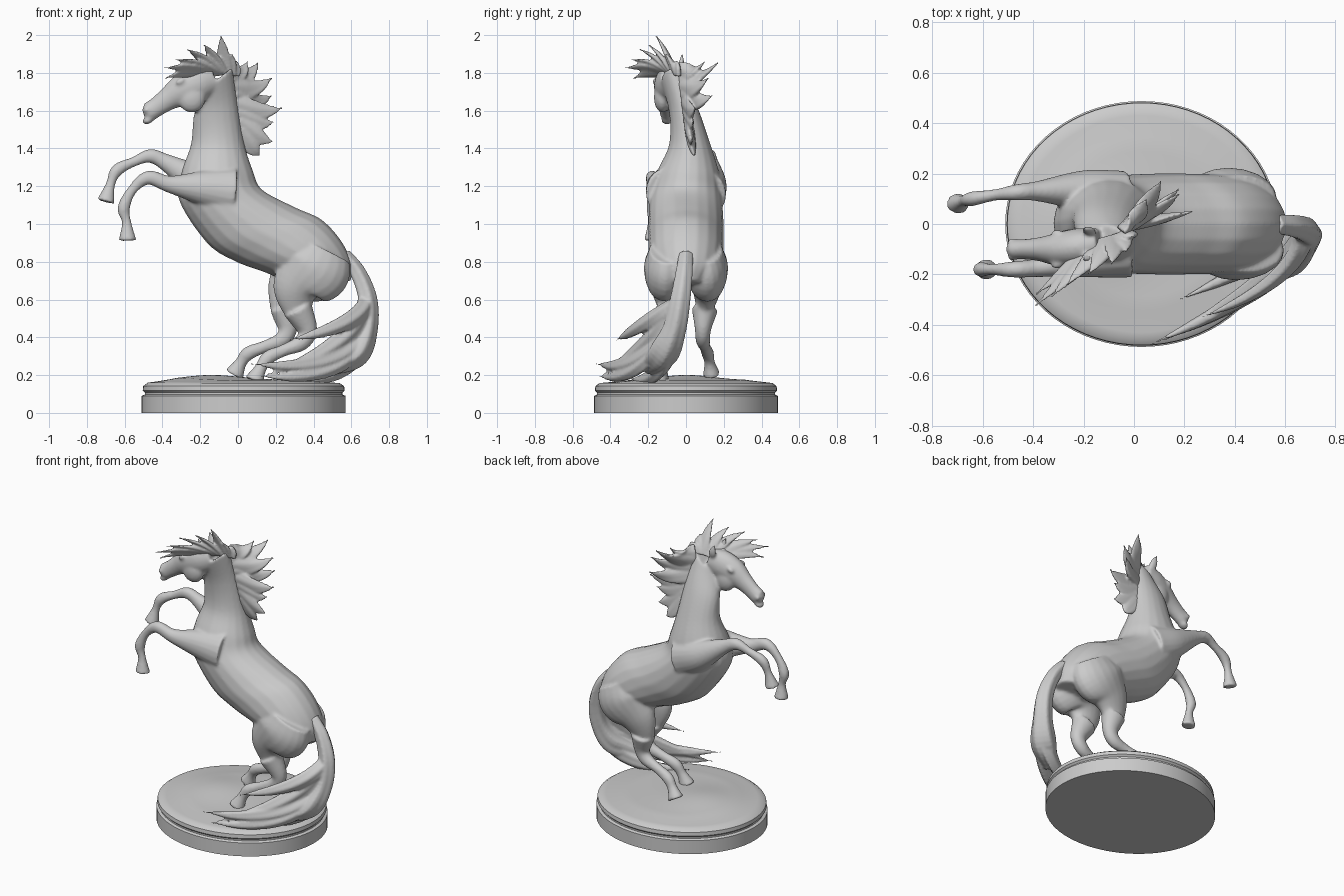
import bpy, bmesh, math
from mathutils import Vector, Matrix

if "Cube" in bpy.data.objects:
    bpy.data.objects.remove(bpy.data.objects["Cube"])

SIDES = 20
Y = Vector((0, 1, 0))


def spline(pts, steps=6):
    """Catmull-Rom through tuples of any length."""
    pts = [Vector(p) for p in pts]
    ext = [pts[0] * 2 - pts[1]] + pts + [pts[-1] * 2 - pts[-2]]
    out = []
    for a, b, c, d in zip(ext, ext[1:], ext[2:], ext[3:]):
        for i in range(steps):
            t = i / steps
            out.append(0.5 * (b * 2 + (c - a) * t + (a * 2 - b * 5 + c * 4 - d) * t * t
                              + (b * 3 - a - c * 3 + d) * t ** 3))
    return out + [pts[-1]]


def skin(bm, loops):
    """Join vertex loops into a closed skin."""
    loops = [[bm.verts.new(p) for p in loop] for loop in loops]
    n = len(loops[0])
    for p, q in zip(loops, loops[1:]):
        for i in range(n):
            bm.faces.new((p[i], p[(i + 1) % n], q[(i + 1) % n], q[i]))
    bm.faces.new(loops[0])
    bm.faces.new(loops[-1])


def ring(c, u, v, ridge=0.0):
    angles = [2 * math.pi * i / SIDES for i in range(SIDES)]
    return [c + (u * math.cos(a) + v * math.sin(a)) * (1 + ridge * math.cos(5 * a)) for a in angles]


def tube(bm, path, radii, flat=0.88, ref=Y, ridge=0.0):
    """Smooth limb; flat scales the radius along ref."""
    s = spline([(*p, r) for p, r in zip(path, radii)])
    loops = []
    for i, p in enumerate(s):
        t = (s[min(i + 1, len(s) - 1)].xyz - s[max(i - 1, 0)].xyz).normalized()
        u = t.cross(Vector(ref)).normalized()
        r = max(p[3], .005)
        loops.append(ring(p.xyz, u * r, u.cross(t) * max(r * flat, .005), ridge))
    skin(bm, loops)


def ball(bm, pos, size, turn=0.0):
    m = Matrix.Translation(pos) @ Matrix.Rotation(turn, 4, 'Y') @ Matrix.Diagonal((*size, 1))
    bmesh.ops.create_uvsphere(bm, u_segments=20, v_segments=12, radius=1, matrix=m)


def finish(name, bm, voxel=0, smooth=0):
    bmesh.ops.recalc_face_normals(bm, faces=bm.faces)
    me = bpy.data.meshes.new(name)
    bm.to_mesh(me)
    bm.free()
    ob = bpy.data.objects.new(name, me)
    bpy.context.collection.objects.link(ob)
    if voxel:
        r = ob.modifiers.new("fuse", 'REMESH')
        r.mode, r.voxel_size, r.use_smooth_shade = 'VOXEL', voxel, True
        s = ob.modifiers.new("soften", 'SMOOTH')
        s.factor, s.iterations = .5, smooth
    return ob


def ground(x, y, r, z):
    """Low mound and ripples on top of the plinth."""
    if z < .156:
        return z
    return z + .032 * math.exp(-((x + .14) ** 2 + y * y) / .04) + .005 * math.sin(9 * x + 5 * y) * (1 - r)


# Oval plinth with groove, rounded lip and gently uneven ground
prof = [(.001, 0), (1, 0), (1, .09), (.968, .097), (.968, .107), (.99, .118), (.985, .142), (.94, .158)]
prof += [(.94 * (1 - i / 16) + .001, .158 + .014 * min(1, i / 5)) for i in range(1, 17)]
loops = []
for r, z in prof:
    spots = [(.03 + .54 * r * math.cos(a * math.pi / 36), .487 * r * math.sin(a * math.pi / 36)) for a in range(72)]
    loops.append([(x, y, ground(x, y, r, z)) for x, y in spots])
bm = bmesh.new()
skin(bm, loops)
base = finish("oval_base", bm)
bpy.context.view_layer.objects.active = base
base.select_set(True)
bpy.ops.object.shade_smooth_by_angle(angle=math.radians(40))

# Neck and trunk: belly x, z, back x, z, centre y, half width
trunk = [(-.20, 1.69, -.03, 1.83, -.07, .065), (-.235, 1.57, 0, 1.62, -.01, .08),
         (-.25, 1.42, .035, 1.42, .02, .11), (-.30, 1.27, .08, 1.28, .01, .165),
         (-.31, 1.12, .13, 1.18, 0, .19), (-.16, .895, .31, 1.085, 0, .2),
         (-.01, .80, .44, 1.025, 0, .2), (.14, .745, .54, .92, 0, .195),
         (.27, .69, .60, .80, 0, .165), (.40, .66, .60, .70, 0, .09)]
loops = []
for bx, bz, kx, kz, y, w in spline(trunk):
    belly, back = Vector((bx, y, bz)), Vector((kx, y, kz))
    loops.append(ring((belly + back) / 2, (back - belly) / 2, Y * w))
bm = bmesh.new()
skin(bm, loops)

# Head, chin, then cheeks, brows, nostrils and ears on both sides
tube(bm, [(-.50, -.10, 1.583), (-.475, -.10, 1.592), (-.43, -.10, 1.62), (-.37, -.10, 1.662),
          (-.29, -.10, 1.71), (-.21, -.09, 1.745), (-.13, -.075, 1.77)],
     [.026, .05, .052, .062, .088, .095, .075], .78)
ball(bm, (-.475, -.10, 1.55), (.032, .032, .02), -.4)
for s in (-1, 1):
    ball(bm, (-.245, -.095 + s * .03, 1.67), (.075, .045, .08))
    ball(bm, (-.305, -.10 + s * .062, 1.755), (.026, .016, .017), -.5)
    ball(bm, (-.485, -.10 + s * .034, 1.603), (.016, .012, .014))
    tube(bm, [(-.17, -.08 + s * .04, 1.80), (-.18, -.08 + s * .055, 1.845), (-.20, -.08 + s * .06, 1.905)],
         [.02, .026, .006], .6)

# Raised front legs, far then near: shoulder to hoof
front_radii = [.13, .095, .046, .037, .026, .033, .025, .048]
tube(bm, [(-.06, .10, 1.16), (-.20, .13, 1.22), (-.38, .13, 1.325), (-.465, .125, 1.36),
          (-.55, .115, 1.33), (-.64, .10, 1.285), (-.675, .09, 1.21), (-.70, .08, 1.118)], front_radii)
tube(bm, [(-.03, -.10, 1.17), (-.18, -.13, 1.19), (-.36, -.17, 1.21), (-.475, -.18, 1.245),
          (-.56, -.18, 1.18), (-.605, -.18, 1.085), (-.59, -.18, 1.01), (-.585, -.18, .912)], front_radii)

# Bent hind legs, far then near: haunch to hoof
hind_radii = [.16, .195, .135, .08, .05, .043, .032, .037, .032, .053]
hind_flat = .58
far = [(.42, .10, .86), (.37, .11, .76), (.285, .11, .66), (.25, .10, .55), (.265, .09, .445),
       (.23, .09, .385), (.14, .10, .35), (.055, .115, .315), (.015, .125, .265), (-.02, .135, .203)]
near = [(x + .03 + .075 * min(1, max(0, 7 * (.62 - z))), -y, z - max(0, .5 - z) * .12) for x, y, z in far]
for path in (far, near):
    tube(bm, path[:5], hind_radii[:5], hind_flat)
    tube(bm, path[3:], hind_radii[3:])
finish("horse_body", bm, .009, 6)

# Tail: a hanging stem, then locks swept forward from it
bm = bmesh.new()
stem = [(.56, 0, .84), (.635, -.01, .74), (.685, -.03, .60), (.68, -.06, .45), (.62, -.12, .32), (.5, -.2, .25)]
tube(bm, stem, [.035, .042, .05, .058, .075, .05], 1.05, ridge=.08)
# lock: bend point, tip
for start, bend, tip, w in ((3, (.56, -.26, .20), (.07, -.475, .26), .07),
                            (2, (.64, -.23, .46), (.27, -.37, .385), .06),
                            (3, (.62, -.10, .14), (.18, -.30, .18), .07),
                            (2, (.62, -.19, .34), (.15, -.44, .20), .07),
                            (3, (.60, -.25, .16), (.12, -.46, .19), .06)):
    a, b, c = Vector(stem[start]), Vector(bend), Vector(tip)
    ts = [i / 6 for i in range(7)]
    tube(bm, [a * (1 - t) ** 2 + b * 2 * t * (1 - t) + c * t * t for t in ts],
         [w * (.7 + t) * (1 - t) ** .8 for t in ts], .7, ridge=.1)
finish("tail", bm, .008, 2)


def flames(name, crest, tips, width, ref, lift):
    """Flat curling hair locks rooted along a crest line."""
    bm = bmesh.new()
    a, b = Vector(crest[0]), Vector(crest[1])
    for i, tip in enumerate(tips):
        root, tip = a.lerp(b, i / (len(tips) - 1)), Vector(tip)
        ts = [k / 5 for k in range(6)]
        tube(bm, [root.lerp(tip, t) + Vector(lift) * math.sin(math.pi * t) for t in ts],
             [width * (1 - t ** 2) for t in ts], .4, ref, .06)
    finish(name, bm, .007, 1)


# Mane blown back from the neck
flames("mane", ((-.05, -.03, 1.80), (.01, .02, 1.50)),
       [(.05, .10, 1.86), (.11, .175, 1.86), (.18, .12, 1.775), (.18, .14, 1.68), (.235, .05, 1.615),
        (.19, .04, 1.54), (.185, .03, 1.435), (.115, .045, 1.36)], .06, (.3, 1, 0), (.012, 0, -.025))
# Forelock and crown hair thrown to the near side
flames("forelock", ((-.03, -.04, 1.79), (-.17, -.10, 1.80)),
       [(0, -.05, 1.86), (-.03, -.11, 1.90), (-.09, -.16, 2.0), (-.18, -.20, 1.95), (-.27, -.245, 1.925),
        (-.33, -.29, 1.87), (-.39, -.325, 1.825), (-.39, -.28, 1.77)], .043, (.1, .7, .5), (0, 0, .015))
